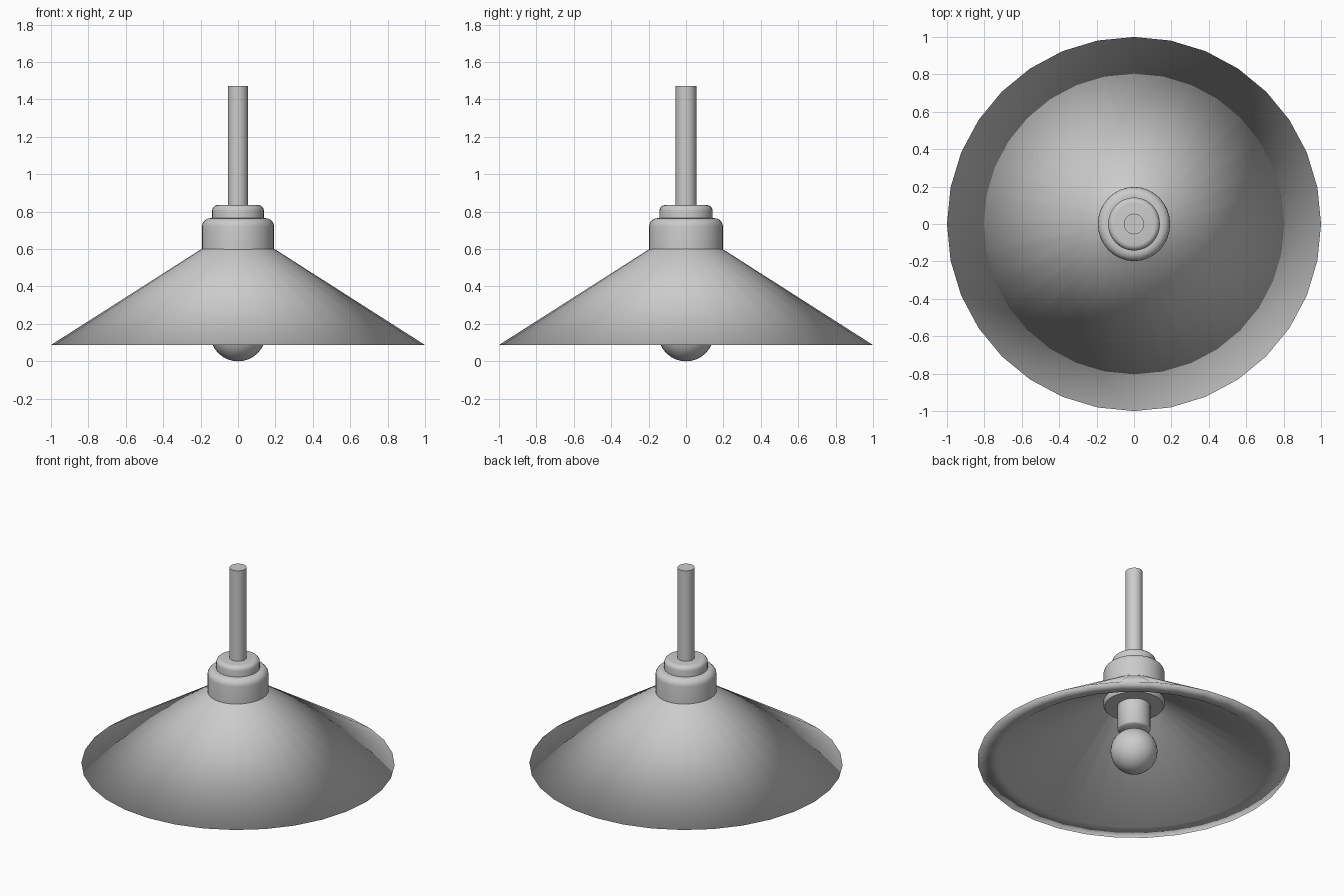
import bpy, bmesh, math

if "Cube" in bpy.data.objects:
    bpy.data.objects.remove(bpy.data.objects["Cube"])

SEGMENTS = 32


def arc(cx, cz, r, steps=5):
    """Quarter-round shoulder, from the side wall to the flat top."""
    return [(cx + r * math.cos(math.pi / 2 * i / steps),
             cz + r * math.sin(math.pi / 2 * i / steps)) for i in range(steps + 1)]


def lathe(name, profile, x_scale=1.0, sharp_angle=None):
    """Revolve an (r, z) profile around z; r = 0 points become poles."""
    bm = bmesh.new()
    verts = [bm.verts.new((r, 0, z)) for r, z in profile]
    edges = [bm.edges.new(pair) for pair in zip(verts, verts[1:])]
    bmesh.ops.spin(bm, geom=verts + edges, cent=(0, 0, 0), axis=(0, 0, 1),
                   angle=math.tau, steps=SEGMENTS)
    bmesh.ops.remove_doubles(bm, verts=bm.verts, dist=0.0005)
    bmesh.ops.recalc_face_normals(bm, faces=bm.faces)
    for v in bm.verts:
        v.co.x *= x_scale
    mesh = bpy.data.meshes.new(name)
    bm.to_mesh(mesh)
    bm.free()
    obj = bpy.data.objects.new(name, mesh)
    bpy.context.collection.objects.link(obj)
    bpy.ops.object.select_all(action='DESELECT')
    obj.select_set(True)
    bpy.context.view_layer.objects.active = obj
    if sharp_angle is None:
        bpy.ops.object.shade_smooth()
    else:
        bpy.ops.object.shade_smooth_by_angle(angle=math.radians(sharp_angle))
    return obj


# Conical shade: double wall with a flat lip, smooth across the rim, open at the neck
lathe("shade", [(0.18, 0.61), (1.0, 0.087), (0.87, 0.087), (0.18, 0.527)])

# Stepped cap, its lower part reaching down inside the shade
lathe("cap_lower", [(0, 0.48), (0.19, 0.48), (0.198, 0.49), (0.198, 0.60)]
      + arc(0.153, 0.72, 0.045) + [(0, 0.765)], x_scale=0.975, sharp_angle=50)
lathe("cap_upper", [(0, 0.75), (0.142, 0.75)] + arc(0.112, 0.805, 0.03) + [(0, 0.835)],
      x_scale=0.975, sharp_angle=40)

# Hanging rod
lathe("rod", [(0, 0.82), (0.055, 0.82), (0.055, 1.472), (0, 1.472)],
      x_scale=0.975, sharp_angle=40)

# Socket under the cap
lathe("socket", [(0, 0.30), (0.095, 0.30), (0.105, 0.31), (0.105, 0.485), (0, 0.485)],
      sharp_angle=50)

# Round bulb
R = 0.15
lathe("bulb", [(R * math.sin(math.pi * i / 16), R - R * math.cos(math.pi * i / 16))
               for i in range(17)])
